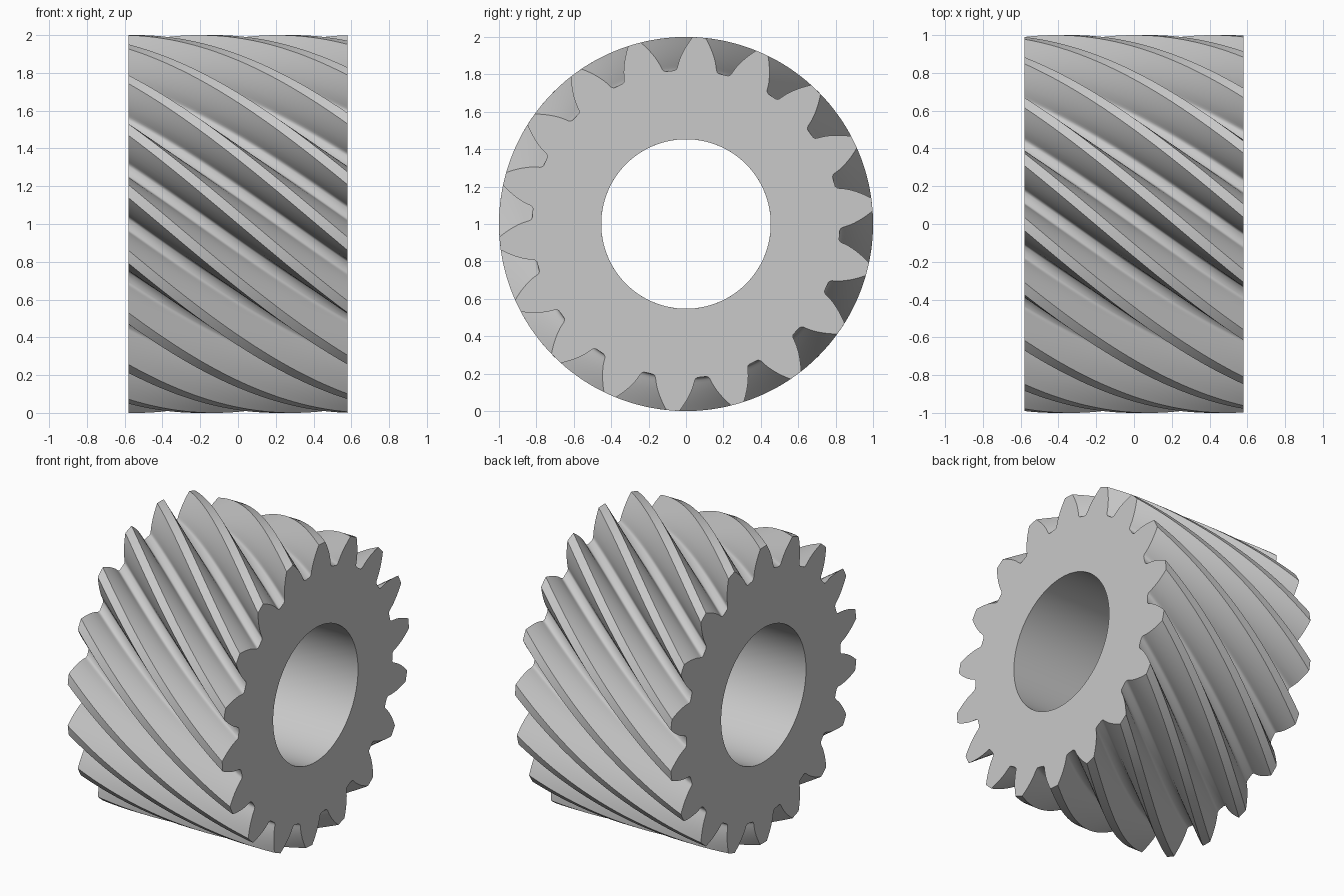
import bpy, bmesh, math

if "Cube" in bpy.data.objects:
    bpy.data.objects.remove(bpy.data.objects["Cube"])

TEETH = 18
HALF_WIDTH = 0.58
BORE_RADIUS = 0.453
TWIST = math.radians(56)        # total helix twist across the width
END_ANGLE = math.radians(86)    # angle of one tooth centre on the +x face
LAYERS = 40

# Half tooth: (degrees from tooth centre, radius), convex involute flank to root
half_tooth = [(0, 1.0), (2.0, 1.0), (3.0, 0.975), (3.96, 0.95), (4.85, 0.925),
              (5.66, 0.9), (6.38, 0.875), (6.95, 0.85), (7.2, 0.838),
              (7.55, 0.829), (8.2, 0.823), (10.0, 0.822)]
tooth = [(-a, r) for a, r in half_tooth[:0:-1]] + half_tooth[:-1]
outline = [(math.radians(a + k * 360 / TEETH), r)
           for k in range(TEETH) for a, r in tooth]
count = len(outline)

bm = bmesh.new()


def ring(x, twist, bore):
    """One closed loop of vertices, either the toothed outline or the bore."""
    verts = []
    for a, r in outline:
        r = BORE_RADIUS if bore else r
        verts.append(bm.verts.new((x, r * math.cos(a + twist),
                                   1 + r * math.sin(a + twist))))
    return verts


def bridge(first, second):
    for i in range(count):
        j = (i + 1) % count
        bm.faces.new((first[i], first[j], second[j], second[i]))


# Helical teeth and bore wall
outer, inner = [], []
for s in range(LAYERS + 1):
    t = s / LAYERS
    x = HALF_WIDTH * (2 * t - 1)
    twist = END_ANGLE - TWIST * (1 - t)
    outer.append(ring(x, twist, False))
    inner.append(ring(x, twist, True))
for s in range(LAYERS):
    bridge(outer[s], outer[s + 1])
    bridge(inner[s + 1], inner[s])

# Flat end faces
bridge(inner[0], outer[0])
bridge(outer[-1], inner[-1])
bmesh.ops.recalc_face_normals(bm, faces=bm.faces)

mesh = bpy.data.meshes.new("helical_gear")
bm.to_mesh(mesh)
bm.free()
gear = bpy.data.objects.new("helical_gear", mesh)
bpy.context.collection.objects.link(gear)

# Plain steel grey
steel = bpy.data.materials.new("steel_grey")
steel.diffuse_color = (0.585, 0.585, 0.585, 1)
steel.use_nodes = True
steel.node_tree.nodes["Principled BSDF"].inputs["Base Color"].default_value = steel.diffuse_color
mesh.materials.append(steel)

# Smooth flanks and bore, sharp tips and rims
bpy.context.view_layer.objects.active = gear
gear.select_set(True)
bpy.ops.object.shade_smooth_by_angle(angle=math.radians(36))
